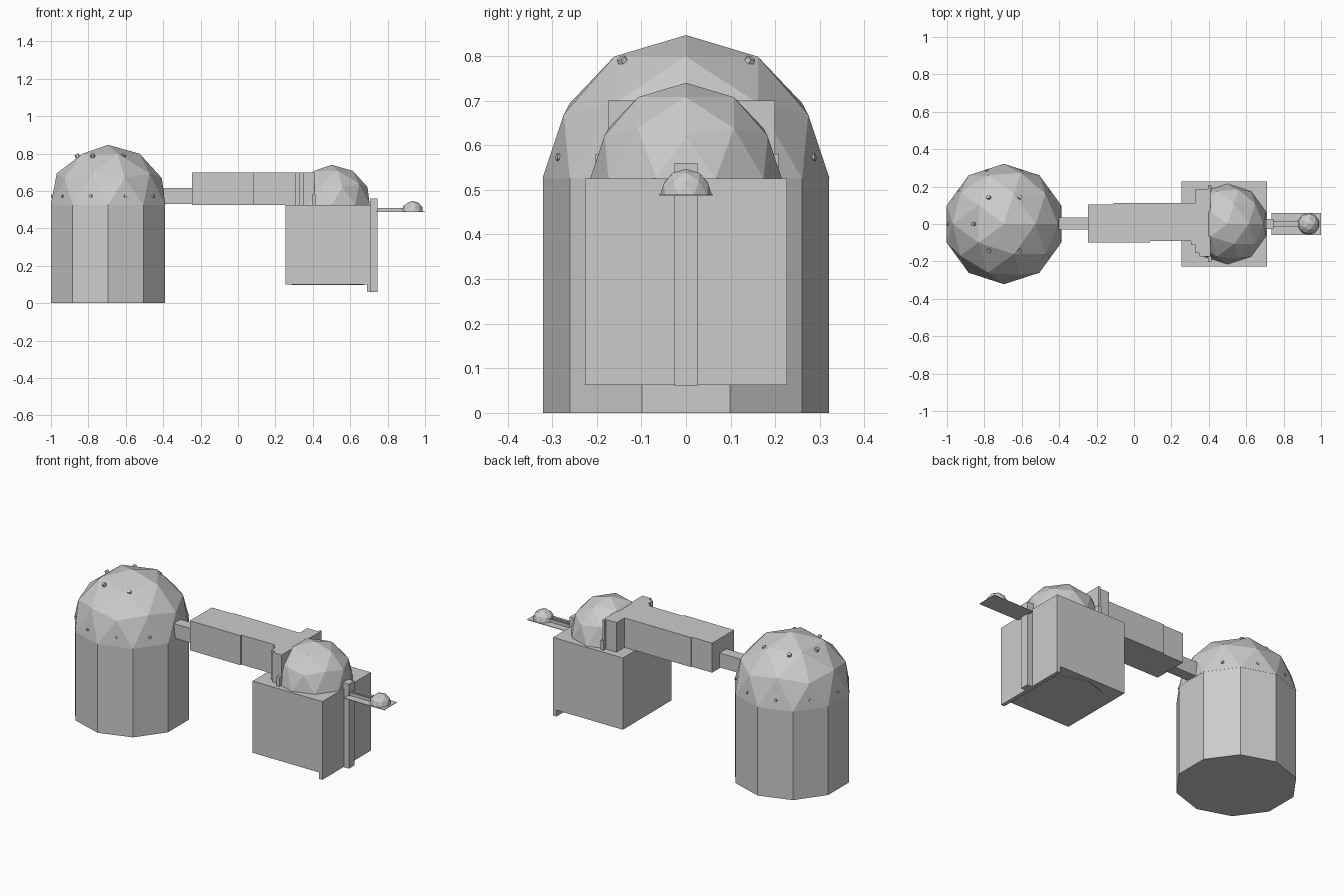
import bpy, bmesh
from math import sin, cos, radians, pi
from mathutils import Vector, Matrix

if "Cube" in bpy.data.objects:
    bpy.data.objects.remove(bpy.data.objects["Cube"])


def finish(name, bm):
    bmesh.ops.recalc_face_normals(bm, faces=bm.faces)
    mesh = bpy.data.meshes.new(name)
    bm.to_mesh(mesh)
    bm.free()
    ob = bpy.data.objects.new(name, mesh)
    bpy.context.collection.objects.link(ob)
    return ob


def extrude_outline(name, points, z0, z1):
    bm = bmesh.new()
    face = bm.faces.new([bm.verts.new((x, y, z0)) for x, y in points])
    ext = bmesh.ops.extrude_face_region(bm, geom=[face])["geom"]
    top = [v for v in ext if isinstance(v, bmesh.types.BMVert)]
    bmesh.ops.translate(bm, verts=top, vec=(0, 0, z1 - z0))
    if not any(len(e.link_faces) == 1 for e in bm.edges):
        return finish(name, bm)
    bmesh.ops.holes_fill(bm, edges=bm.edges[:])
    return finish(name, bm)


def box(name, x, y, z):
    return extrude_outline(name, [(x[0], y[0]), (x[1], y[0]), (x[1], y[1]), (x[0], y[1])], *z)


def decagon(name, cx, r, z0, z1):
    pts = [(cx + r * cos(radians(18 + 36 * i)), r * sin(radians(18 + 36 * i))) for i in range(10)]
    return extrude_outline(name, pts, z0, z1)


def dome(name, cx, z, r):
    # upper half of an icosphere; its equator is a decagon
    bm = bmesh.new()
    bmesh.ops.create_icosphere(bm, subdivisions=2, radius=r)
    low = [v for v in bm.verts if v.co.z < -0.05 * r]
    bmesh.ops.delete(bm, geom=low, context='VERTS')
    rim = [e for e in bm.edges if len(e.link_faces) == 1]
    bmesh.ops.holes_fill(bm, edges=rim)
    bmesh.ops.translate(bm, verts=bm.verts, vec=(cx, 0, z))
    return finish(name, bm)


def lights(name, centre, radius, z, angles, size, depth):
    # small studs pointing outward from the dome centre
    bm = bmesh.new()
    for a in angles:
        p = Vector((centre[0] + radius * cos(radians(a)), radius * sin(radians(a)), z))
        rot = (p - Vector(centre)).to_track_quat('Z', 'Y').to_matrix().to_4x4()
        bmesh.ops.create_cone(bm, cap_ends=True, segments=6, radius1=size, radius2=size * 0.8,
                              depth=depth, matrix=Matrix.Translation(p) @ rot)
    return finish(name, bm)


# large tower with faceted dome
TX = -0.695
decagon("large_tower", TX, 0.321, 0, 0.525)
dome("large_dome", TX, 0.525, 0.322)
lights("upper_dome_lights", (TX, 0, 0.525), 0.163, 0.786, range(60, 301, 60), 0.014, 0.022)
lights("lower_dome_lights", (TX, 0, 0.525), 0.298, 0.573, range(0, 360, 36), 0.010, 0.014)

# linking corridor
box("link_tunnel", (-0.42, -0.245), (-0.03, 0.035), (0.53, 0.615))
extrude_outline("corridor", [
    (-0.245, -0.1), (0.085, -0.1), (0.085, -0.09), (0.305, -0.09), (0.305, -0.11),
    (0.325, -0.11), (0.325, -0.155), (0.35, -0.155), (0.35, -0.175), (0.408, -0.175),
    (0.408, 0.2), (0.395, 0.2), (0.395, 0.185), (0.325, 0.185), (0.325, 0.112),
    (-0.11, 0.112), (-0.11, 0.105), (-0.245, 0.105)], 0.525, 0.70)
box("dome_sill", (0.395, 0.415), (-0.203, 0.207), (0.525, 0.58))

# square block with small dome
box("block", (0.255, 0.705), (-0.227, 0.227), (0.10, 0.525))
decagon("block_underside_ring", 0.48, 0.205, 0.097, 0.15)
dome("small_dome", 0.5, 0.525, 0.215)
box("end_plate", (0.69, 0.712), (-0.227, 0.227), (0.062, 0.525))
box("end_post", (0.705, 0.745), (-0.026, 0.026), (0.06, 0.56))

# side platform with boom and tiny dome
box("platform", (0.735, 1.0), (-0.06, 0.06), (0.487, 0.490))
for s in (-1, 1):
    box("boom_rail", (0.74, 0.89), (s * 0.012 - 0.004, s * 0.012 + 0.004), (0.49, 0.508))
box("boom", (0.74, 0.89), (-0.01, 0.01), (0.49, 0.501))
dome("tiny_dome", 0.933, 0.489, 0.058)
